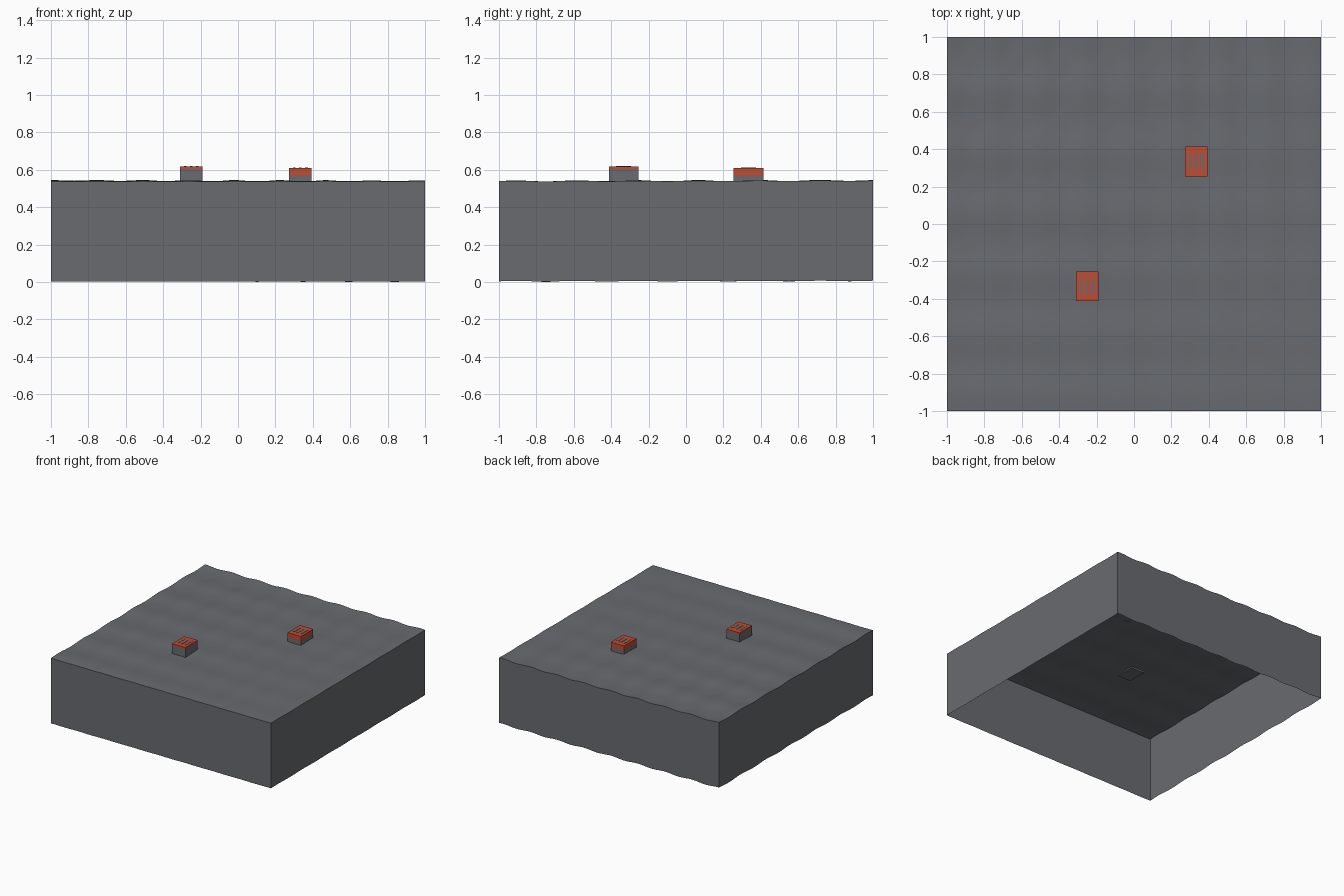
import bpy
import bmesh
from math import cos, tau

cube = bpy.data.objects.get("Cube")
if cube:
    bpy.data.objects.remove(cube, do_unlink=True)

SKIRT = 0.535


def material(name, rgb):
    mat = bpy.data.materials.new(name)
    mat.use_nodes = True
    mat.diffuse_color = (*rgb, 1)
    mat.node_tree.nodes["Principled BSDF"].inputs["Base Color"].default_value = (*rgb, 1)
    return mat


grey = material("slate grey", (0.138, 0.147, 0.162))
red = material("brick red", (0.52, 0.072, 0.033))


def finish(bm, name, mat):
    mesh = bpy.data.meshes.new(name)
    bm.to_mesh(mesh)
    bm.free()
    mesh.materials.append(mat)
    obj = bpy.data.objects.new(name, mesh)
    bpy.context.collection.objects.link(obj)
    return obj


def block(name, mat, x, y, z0, z1, width, depth):
    bm = bmesh.new()
    bmesh.ops.create_cube(bm, size=1)
    bmesh.ops.scale(bm, vec=(width, depth, z1 - z0), verts=bm.verts)
    bmesh.ops.translate(bm, vec=(x, y, (z0 + z1) / 2), verts=bm.verts)
    return finish(bm, name, mat)


def ripple(x, y):
    # Shallow ripples, fading out towards the front and right edges
    along_x = cos(tau * (x + 1) / 0.245) * (0.55 + 0.4 * y)
    along_y = cos(tau * (y + 0.91) / 0.325) * (0.65 - 0.3 * x)
    return max(0, 0.004 + 0.0045 * along_x + 0.004 * along_y)


# Rippled ground sheet with a hanging skirt, open underneath
bm = bmesh.new()
bmesh.ops.create_grid(bm, x_segments=80, y_segments=80, size=1)
for v in bm.verts:
    v.co.z = SKIRT + ripple(v.co.x, v.co.y)
rim = [e for e in bm.edges if e.is_boundary]
skirt = bmesh.ops.extrude_edge_only(bm, edges=rim)["geom"]
for v in skirt:
    if isinstance(v, bmesh.types.BMVert):
        v.co.z -= SKIRT
bmesh.ops.recalc_face_normals(bm, faces=bm.faces)
top = max(bm.faces, key=lambda f: f.normal.z * f.calc_center_median().z)
if sum(f.normal.z for f in bm.faces) < 0:
    bmesh.ops.reverse_faces(bm, faces=bm.faces)
ground = finish(bm, "ground_block", grey)
bpy.ops.object.select_all(action="DESELECT")
ground.select_set(True)
bpy.context.view_layer.objects.active = ground
bpy.ops.object.shade_smooth_by_angle(angle=0.6)

# Two small huts: grey body, red cap, three grey slats on the roof
for side, x, y, split, height in (("front", -0.25, -0.333, 0.604, 0.618),
                                  ("back", 0.333, 0.335, 0.57, 0.61)):
    block(side + "_hut_body", grey, x, y, 0.53, split, 0.12, 0.16)
    block(side + "_hut_cap", red, x, y, split, height, 0.12, 0.16)
    for i in (-1, 0, 1):
        block(f"{side}_hut_slat_{i + 2}", grey, x + i * 0.033, y,
              height - 0.001, height + 0.002, 0.014, 0.08)
